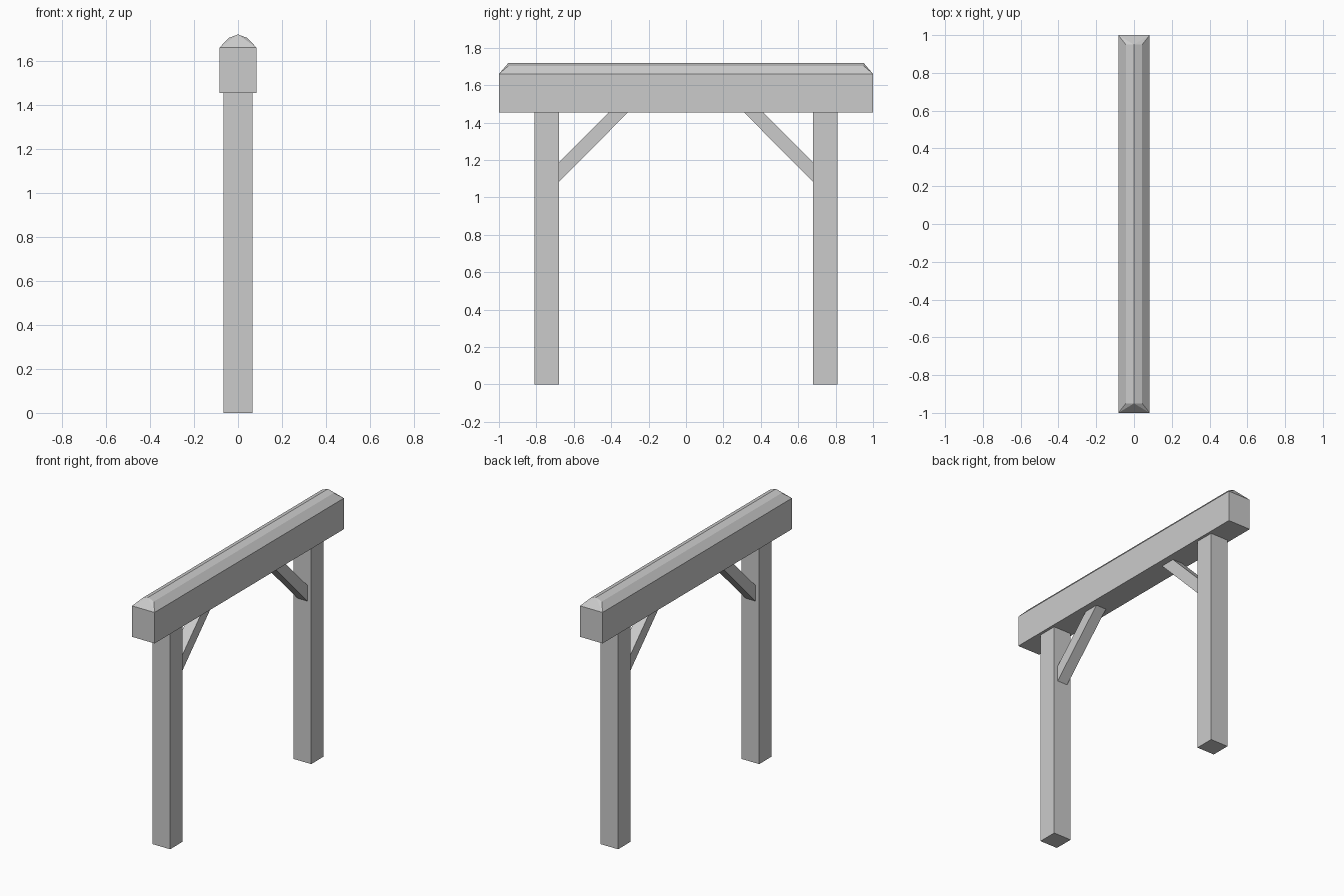
import bpy, bmesh

if "Cube" in bpy.data.objects:
    bpy.data.objects.remove(bpy.data.objects["Cube"])

BEAM_Z = 1.453


def finish(name, bm):
    bmesh.ops.recalc_face_normals(bm, faces=bm.faces)
    me = bpy.data.meshes.new(name)
    bm.to_mesh(me)
    bm.free()
    ob = bpy.data.objects.new(name, me)
    bpy.context.collection.objects.link(ob)
    return ob


def prism(name, profile, half_x):
    """Extrude a (y, z) outline across x."""
    bm = bmesh.new()
    face = bm.faces.new([bm.verts.new((-half_x, y, z)) for y, z in profile])
    ext = bmesh.ops.extrude_face_region(bm, geom=[face])
    bmesh.ops.translate(bm, vec=(2 * half_x, 0, 0),
                        verts=[v for v in ext["geom"] if isinstance(v, bmesh.types.BMVert)])
    return finish(name, bm)


# posts and diagonal braces, one pair per side
for s, side in ((-1, "front"), (1, "back")):
    prism(side + "_post",
          [(s * .81, 0), (s * .68, 0), (s * .68, BEAM_Z), (s * .81, BEAM_Z)], .065)
    prism(side + "_brace",
          [(s * .68, 1.082), (s * .312, BEAM_Z), (s * .415, BEAM_Z), (s * .68, 1.187)], .0375)

# top beam with faceted, hipped crown
bm = bmesh.new()
for s in (-1, 1):
    for x in (-.083, .083):
        bm.verts.new((x, s, BEAM_Z))
        bm.verts.new((x, s, 1.66))
    for x, z in ((-.043, 1.703), (0, 1.719), (.043, 1.703)):
        bm.verts.new((x, s * .95, z))
bmesh.ops.convex_hull(bm, input=bm.verts)
bmesh.ops.dissolve_limit(bm, angle_limit=.01, verts=bm.verts, edges=bm.edges)
finish("top_beam", bm)
